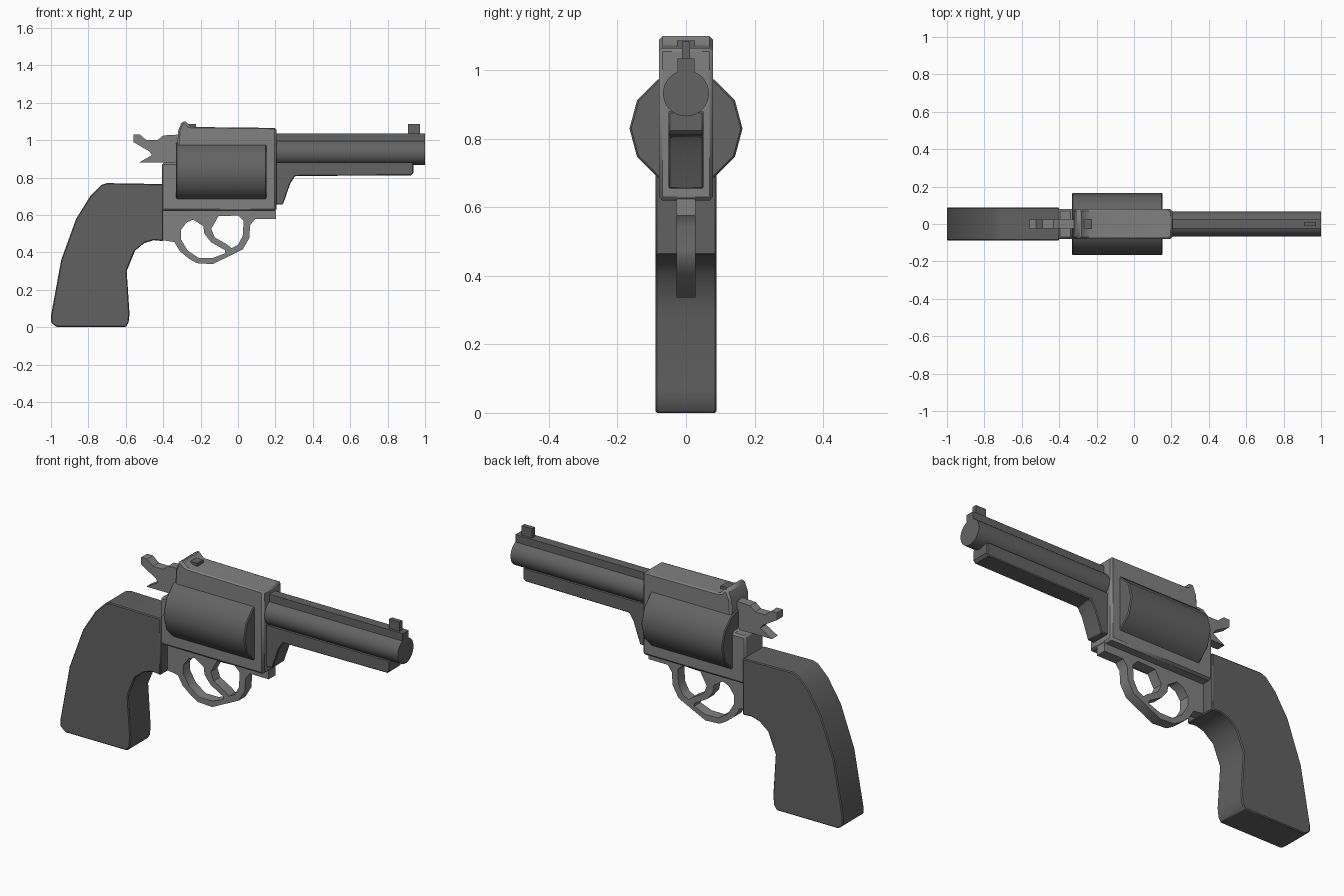
import bpy, bmesh
from math import radians
from mathutils import Matrix

cube = bpy.data.objects.get("Cube")
if cube:
    bpy.data.objects.remove(cube, do_unlink=True)


def material(name, value):
    m = bpy.data.materials.new(name)
    m.use_nodes = True
    colour = (value, value, value, 1)
    m.diffuse_color = colour
    m.node_tree.nodes["Principled BSDF"].inputs["Base Color"].default_value = colour
    return m


steel = material("light steel", 0.22)
dark = material("dark steel", 0.125)
grip_grey = material("grip grey", 0.12)


def finish(name, mesh, mat, bevel):
    mesh.materials.clear()
    mesh.materials.append(mat)
    ob = bpy.data.objects.new(name, mesh)
    bpy.context.collection.objects.link(ob)
    bpy.ops.object.select_all(action='DESELECT')
    ob.select_set(True)
    bpy.context.view_layer.objects.active = ob
    bpy.ops.object.shade_smooth_by_angle(angle=radians(35))
    if bevel:
        mod = ob.modifiers.new("soft edges", 'BEVEL')
        mod.width = bevel
        mod.segments = 1
        mod.limit_method = 'ANGLE'
        mod.angle_limit = radians(50)
    return ob


def plate(name, loops, half_width, mat, bevel=0):
    """Side profile (first loop outside, others holes) extruded across y."""
    curve = bpy.data.curves.new(name, 'CURVE')
    curve.dimensions = '2D'
    curve.fill_mode = 'BOTH'
    curve.extrude = half_width
    for loop in loops:
        spline = curve.splines.new('POLY')
        spline.points.add(len(loop) - 1)
        for point, (x, z) in zip(spline.points, loop):
            point.co = (x, z, 0, 1)
        spline.use_cyclic_u = True
    temp = bpy.data.objects.new("profile", curve)
    mesh = bpy.data.meshes.new_from_object(temp)
    bpy.data.objects.remove(temp)
    mesh.transform(Matrix.Rotation(radians(90), 4, 'X'))
    bm = bmesh.new()
    bm.from_mesh(mesh)
    bmesh.ops.remove_doubles(bm, verts=bm.verts, dist=0.0005)
    bmesh.ops.recalc_face_normals(bm, faces=bm.faces)
    bm.to_mesh(mesh)
    bm.free()
    return finish(name, mesh, mat, bevel)


def box(name, x0, x1, z0, z1, half_width, mat, bevel=0):
    return plate(name, [[(x0, z0), (x1, z0), (x1, z1), (x0, z1)]], half_width, mat, bevel)


def rod(name, x0, x1, z, radius, sides, mat, bevel=0):
    bm = bmesh.new()
    bmesh.ops.create_cone(bm, cap_ends=True, segments=sides, radius1=radius,
                          radius2=radius, depth=x1 - x0)
    mesh = bpy.data.meshes.new(name)
    bm.to_mesh(mesh)
    bm.free()
    mesh.transform(Matrix.Translation(((x0 + x1) / 2, 0, z)) @ Matrix.Rotation(radians(90), 4, 'Y'))
    return finish(name, mesh, mat, bevel)


# Grip
plate("grip", [[(-.40, .765), (-.70, .77), (-.73, .76), (-.79, .70), (-.865, .58),
                (-.945, .36), (-1, .06), (-1, .025), (-.975, .005), (-.965, 0),
                (-.60, 0), (-.585, .025), (-.58, .07), (-.595, .30), (-.55, .41),
                (-.50, .45), (-.45, .465), (-.40, .46)]], .089, grip_grey, .006)

# Frame with raised rear sight ridge
plate("frame", [[(-.405, .62), (.205, .62), (.205, 1.065), (-.23, 1.07), (-.255, 1.075),
                 (-.28, 1.10), (-.30, 1.10), (-.32, 1.05), (-.33, .88), (-.405, .88)]],
      .079, steel, .01)
box("rear_sight", -.275, -.225, 1.06, 1.087, .026, dark)

# Hammer
plate("hammer", [[(-.31, 1.03), (-.40, 1.025), (-.43, 1.0), (-.49, 1.0), (-.525, 1.03),
                  (-.56, 1.03), (-.56, .99), (-.475, .94), (-.46, .92), (-.53, .88),
                  (-.31, .88)]], .025, steel)

# Trigger guard and trigger, with the two finger openings as holes
guard = [(-.405, .625), (-.405, .465), (-.34, .455), (-.31, .405), (-.26, .365),
         (-.22, .342), (-.135, .337), (.025, .415), (.06, .475), (.065, .545),
         (.09, .577), (.203, .577), (.203, .625)]
rear_opening = [(-.305, .52), (-.275, .56), (-.24, .575), (-.185, .54), (-.18, .50),
                (-.145, .455), (-.07, .412), (-.068, .395), (-.135, .37), (-.21, .37),
                (-.27, .41), (-.305, .47)]
front_opening = [(-.105, .593), (0, .597), (.03, .567), (.025, .487), (0, .44),
                 (-.035, .422), (-.055, .44), (-.125, .48), (-.143, .525)]
plate("trigger_guard", [guard, rear_opening, front_opening], .028, steel)

# Cylinder drum
rod("drum", -.332, .153, .83, .165, 12, dark, .005)

# Barrel, top rib, front sight and lug below
rod("barrel", .19, 1, .933, .067, 32, dark)
box("barrel_rib", .19, 1, .97, 1.035, .025, dark)
box("front_sight", .91, .972, 1.03, 1.085, .012, dark)
plate("barrel_lug", [[(.19, .88), (.19, .655), (.24, .655), (.28, .77), (.305, .808),
                      (.925, .812), (.938, .825), (.938, .88)]], .051, dark, .004)
